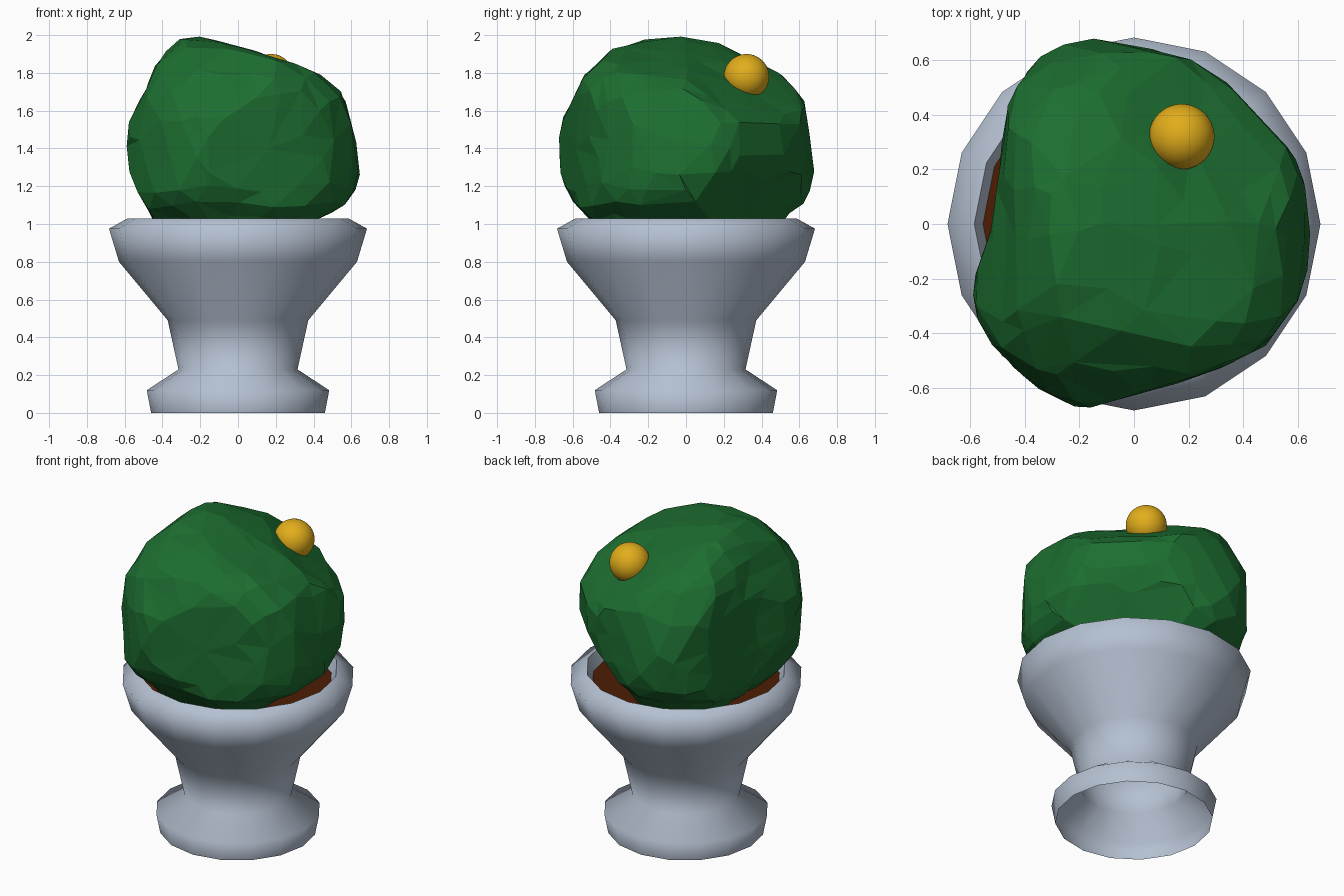
import bpy, bmesh, math, random
from mathutils import Vector, noise

if "Cube" in bpy.data.objects:
    bpy.data.objects.remove(bpy.data.objects["Cube"])

random.seed(4)


def material(name, rgb):
    m = bpy.data.materials.new(name)
    m.diffuse_color = (*rgb, 1)
    m.use_nodes = True
    m.node_tree.nodes["Principled BSDF"].inputs["Base Color"].default_value = m.diffuse_color
    return m


STONE = material("grey stone", (0.46, 0.53, 0.64))
LEAF = material("leaf green", (0.012, 0.155, 0.03))
EARTH = material("brown soil", (0.075, 0.012, 0.001))
GOLD = material("gold", (0.76, 0.42, 0.011))


def add(name, bm, mat, smooth=False):
    me = bpy.data.meshes.new(name)
    for f in bm.faces:
        f.smooth = smooth
    bm.to_mesh(me)
    bm.free()
    me.materials.append(mat)
    ob = bpy.data.objects.new(name, me)
    bpy.context.collection.objects.link(ob)
    return ob


def lathe(name, profile, mat, sides=16):
    bm = bmesh.new()
    rings = [[bm.verts.new((r * math.cos(math.tau * i / sides),
                            r * math.sin(math.tau * i / sides), z))
              for i in range(sides)] for r, z in profile]
    for a, b in zip(rings, rings[1:]):
        for i in range(sides):
            j = (i + 1) % sides
            bm.faces.new((a[i], a[j], b[j], b[i]))
    return add(name, bm, mat, True)


# Urn: turned shell, open underneath, with a crisp inner lip
lathe("urn", [(0.46, 0), (0.483, 0.12), (0.315, 0.23), (0.372, 0.49),
              (0.63, 0.80), (0.683, 0.975), (0.585, 1.03)], STONE)
lathe("urn_inner_lip", [(0.585, 1.03), (0.545, 0.93)], STONE)

# Soil disc
bm = bmesh.new()
bmesh.ops.create_circle(bm, cap_ends=True, segments=16, radius=0.553)
for v in bm.verts:
    v.co.z = 0.95
add("soil", bm, EARTH)

# Bush: icosphere trimmed to its three outlines and a few flat cuts
CENTRE = Vector((0, 0, 1.36))
FRONT = [(-0.2, 2), (0.1, 1.91), (0.4, 1.81), (0.55, 1.7), (0.62, 1.45),
         (0.65, 1.23), (0.56, 1.09), (0.4, 1.02), (0.3, 0.9), (-0.35, 0.9),
         (-0.45, 1.03), (-0.57, 1.25), (-0.59, 1.4), (-0.58, 1.55),
         (-0.48, 1.72), (-0.43, 1.85), (-0.32, 1.97)]
SIDE = [(0, 2), (0.17, 1.95), (0.49, 1.8), (0.62, 1.68), (0.65, 1.5),
        (0.69, 1.3), (0.63, 1.1), (0.55, 1.02), (0.42, 0.9), (-0.4, 0.9),
        (-0.5, 1.02), (-0.6, 1.12), (-0.68, 1.3), (-0.68, 1.5),
        (-0.53, 1.8), (-0.38, 1.93), (-0.2, 1.98)]
TOP = [(-0.19, 0.69), (0, 0.65), (0.18, 0.61), (0.33, 0.53), (0.56, 0.28),
       (0.62, 0.18), (0.65, -0.1), (0.61, -0.27), (0.48, -0.45),
       (0.33, -0.52), (0.1, -0.6), (-0.19, -0.68), (-0.36, -0.6),
       (-0.48, -0.48), (-0.57, -0.36), (-0.59, -0.2), (-0.51, 0),
       (-0.49, 0.2), (-0.46, 0.43), (-0.37, 0.6)]
CUTS = [(Vector((0.3, 0.25, 0.92)), 0.53), (Vector((0.43, 0.43, 0.79)), 0.515),
        (Vector((0.57, 0.57, -0.59)), 0.50)]


def reach(outline, u, v, cv):
    """Distance along (u, v) from the point (0, cv) to the outline."""
    best = 9.0
    for (ax, ay), (bx, by) in zip(outline, outline[1:] + outline[:1]):
        ex, ey, ay = bx - ax, by - ay, ay - cv
        det = u * ey - v * ex
        if abs(det) < 1e-9:
            continue
        t = (ax * ey - ay * ex) / det
        s = (ax * v - ay * u) / det
        if t > 0 and -1e-6 <= s <= 1 + 1e-6:
            best = min(best, t)
    return best


bm = bmesh.new()
bmesh.ops.create_icosphere(bm, subdivisions=4, radius=1)
for v in bm.verts:
    d = v.co.normalized()
    cap = 0.70 + 0.02 * max(0, -d.x - d.y)   # fuller at the front left
    if d.z < -0.3:                           # tucked in above the soil
        cap -= min(0.08, -0.4 * (d.z + 0.3))
    r = min(cap, reach(FRONT, d.x, d.z, 1.36),
            reach(SIDE, d.y, d.z, 1.36), reach(TOP, d.x, d.y, 0))
    for n, h in CUTS:
        if d.dot(n) > 0.05:
            r = min(r, h / d.dot(n))
    v.co = CENTRE + d * (r + 0.012 * noise.noise(d * 5))
    v.co.z = min(v.co.z, 2.0)
bush = add("bush", bm, LEAF)
# thin out to large irregular facets
facets = bush.modifiers.new("facets", "DECIMATE")
facets.ratio = 0.36

# Golden berry on the back right slope
bm = bmesh.new()
bmesh.ops.create_icosphere(bm, subdivisions=4, radius=0.12)
berry = add("berry", bm, GOLD, True)
berry.location = (0.175, 0.32, 1.78)
